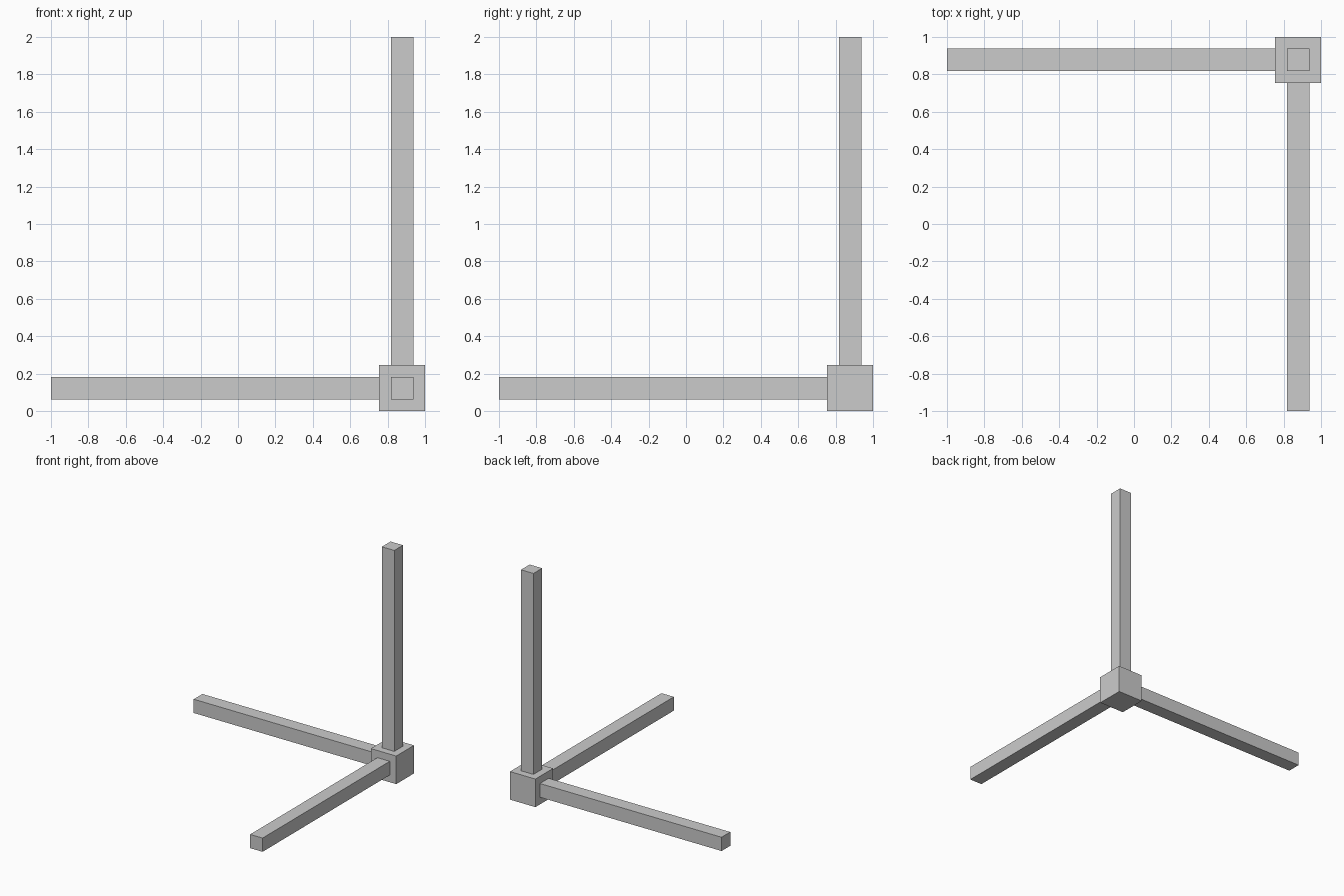
import bpy
from mathutils import Vector

if "Cube" in bpy.data.objects:
    bpy.data.objects.remove(bpy.data.objects["Cube"])

HUB = 0.245      # edge of the corner cube
BAR = 0.12       # bar thickness
CENTRE = Vector((1 - HUB / 2, 1 - HUB / 2, HUB / 2))


def box(name, centre, size):
    bpy.ops.mesh.primitive_cube_add(size=1, location=centre)
    obj = bpy.context.object
    obj.name = name
    obj.scale = size
    bpy.ops.object.transform_apply(location=False, rotation=False, scale=True)
    return obj


# Corner cube joining the three bars
box("corner_hub", CENTRE, (HUB, HUB, HUB))

# One square bar per axis, running from the hub face to the model's limit
length = 2 - HUB
for name, axis, sign in (("side_bar", 0, -1), ("front_bar", 1, -1), ("upright_bar", 2, 1)):
    centre = CENTRE.copy()
    centre[axis] += sign * (HUB + length) / 2
    size = [BAR] * 3
    size[axis] = length
    box(name, centre, size)
